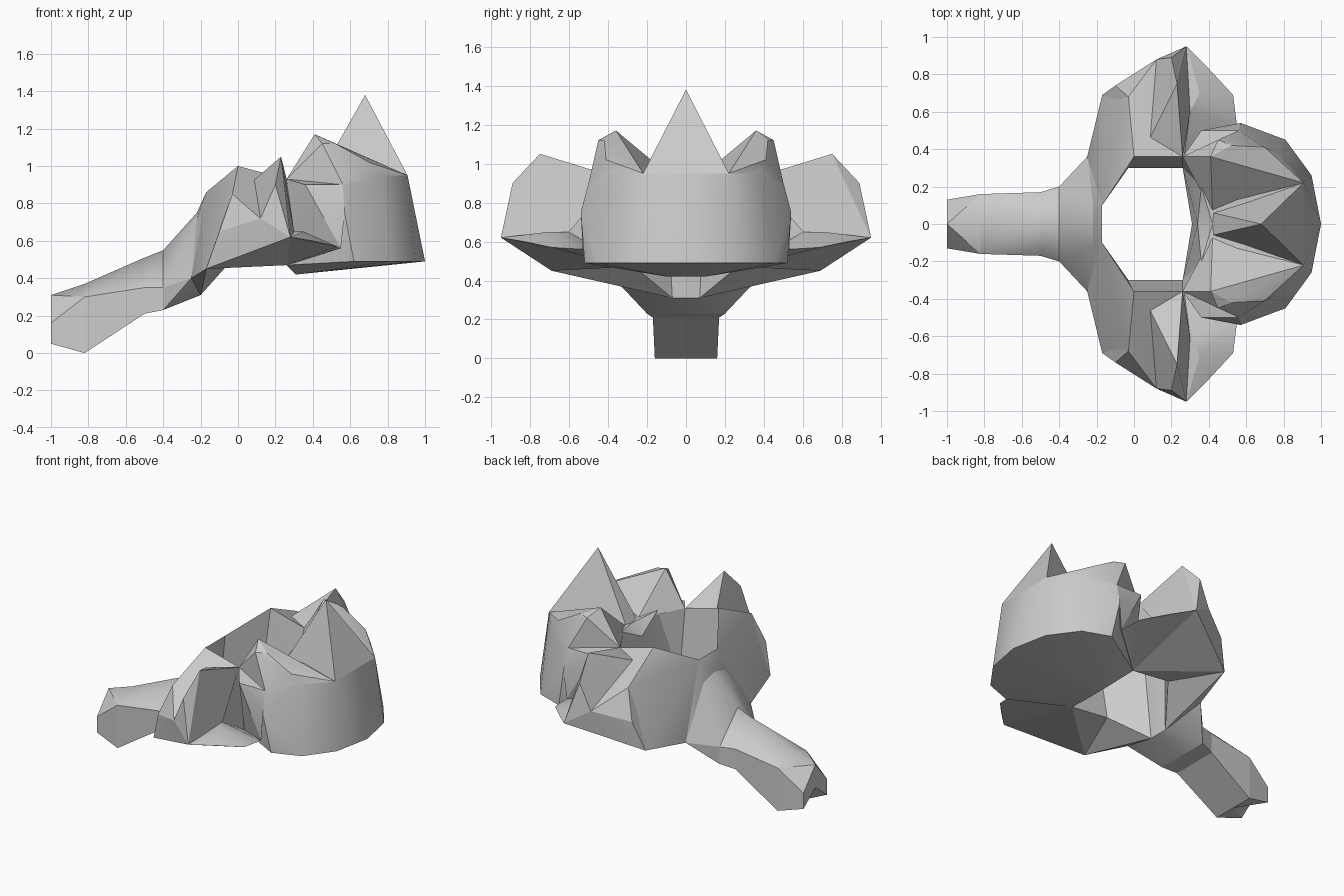
import bpy, bmesh, math
from mathutils import Vector

old_cube = bpy.data.objects.get("Cube")
if old_cube:
    bpy.data.objects.remove(old_cube, do_unlink=True)

bone = bpy.data.materials.new("bone_grey")
bone.use_nodes = True
grey = (0.6, 0.6, 0.6, 1)
bone.diffuse_color = grey
bone.node_tree.nodes["Principled BSDF"].inputs["Base Color"].default_value = grey


def point(x, y, z):
    return Vector((x, y, z))


def on_seam(corner):
    """Project a corner onto the middle plane."""
    return point(corner.x, 0, corner.z)


def station(x, width, low, eave, high, groove=0):
    """Half of a roof-shaped cross-section, with an optional groove below."""
    return [point(x, 0, high), point(x, width, eave),
            point(x, width, low), point(x, 0, low + groove)]


def half_ring(centre, length, width, height, degrees):
    """Corners along half of an oval outline."""
    corners = []
    for degree in degrees:
        turn = math.radians(degree)
        corners.append(point(centre + length * math.cos(turn),
                             width * math.sin(turn), height))
    return corners


def faceted_part(name, corners):
    """Wrap a faceted solid around its corners and mirror it side to side."""
    bm = bmesh.new()
    for corner in corners:
        bm.verts.new(corner)
    wrapped = bmesh.ops.convex_hull(bm, input=bm.verts[:])
    spare = {item for item in wrapped["geom_interior"] + wrapped["geom_unused"]
             if isinstance(item, bmesh.types.BMVert)}
    bmesh.ops.delete(bm, geom=list(spare), context='VERTS')
    # Open the seam where the two halves meet
    seam = [face for face in bm.faces
            if all(abs(vert.co.y) < 0.001 for vert in face.verts)]
    bmesh.ops.delete(bm, geom=seam, context='FACES')
    mesh = bpy.data.meshes.new(name)
    bm.to_mesh(mesh)
    bm.free()
    mesh.materials.append(bone)
    part = bpy.data.objects.new(name, mesh)
    bpy.context.collection.objects.link(part)
    mirror = part.modifiers.new("Mirror", 'MIRROR')
    mirror.use_axis = (False, True, False)
    bpy.ops.object.select_all(action='DESELECT')
    part.select_set(True)
    bpy.context.view_layer.objects.active = part
    bpy.ops.object.shade_smooth_by_angle(angle=math.radians(25))


# Corners around the central hole
canal_back_low = point(-.03, .3, .5)
canal_back_top = point(0, .36, 1)
canal_front_low = point(.26, .3, .47)
canal_front_top = point(.26, .36, .93)
canal_front = [canal_front_low, canal_front_top]
canal_back = [canal_back_low, canal_back_top]

# Heavy rounded body
base = half_ring(.62, .38, .52, .49, range(0, 91, 30))
rim = half_ring(.56, .4, .44, .95, range(30, 91, 30))
rim_middle = on_seam(rim[0])
inner_low = point(.31, .1, .42)
inner_top = point(.42, .06, .92)
inner_lip = point(.34, 0, .85)
inner_side = point(.36, .2, .95)
body_flank = point(.57, .54, .75)
bridge_top = point(.56, .5, .9)
faceted_part("main_body", base + rim + [
    inner_low, on_seam(inner_low), inner_top, inner_lip, on_seam(inner_top),
    rim_middle, canal_front_low, inner_side, body_flank, bridge_top])

# Raised horn on each inner corner of the body
horn = point(.41, .36, 1.17)
horn_side = point(.45, .45, 1.12)
horn_back = point(.52, .42, 1.12)
rim_shoulder = point(.7, .41, 1.02)
faceted_part("body_horn", rim + [horn, horn_side, horn_back, rim_shoulder,
                                 inner_top, inner_side, canal_front_top,
                                 bridge_top])

# Tall pointed fin
peak = point(.68, 0, 1.38)
fin_root = point(.48, 0, .98)
faceted_part("body_peak", [peak, fin_root, rim[0], rim_middle,
                           inner_top, on_seam(inner_top)])

# Bridge joining the body to the side wings
bridge_low = point(.55, .53, .56)
bridge_knob = point(.36, .5, .9)
faceted_part("side_bridge", canal_front + [bridge_low, bridge_top, bridge_knob,
                                           body_flank, inner_side])

# Side wing with its crest and low outer shelf
elbow = point(-.25, .36, .4)
wing_ridge = point(-.03, .68, .85)
wing_heel = point(-.17, .69, .45)
wing_corner = point(-.1, .74, .65)
wing_tip = point(.28, .95, .62)
wing_bulge = point(.12, .88, .72)
wing_dip = point(.08, .45, .92)
crest = point(.23, .75, 1.05)
crest_root = point(.2, .5, .97)
crest_side = point(.2, .89, .9)
crest_foot = point(.3, .6, .65)
shelf_end = point(.53, .69, .57)
shelf_edge = point(.4, .83, .6)
shelf_top = point(.35, .7, .65)
faceted_part("side_wing", canal_back + canal_front + [
    wing_ridge, wing_heel, wing_corner, wing_tip, wing_bulge, wing_dip])
faceted_part("wing_crest", [crest, crest_root, crest_side, wing_tip, wing_dip,
                            wing_bulge, canal_front_top, crest_foot])
faceted_part("wing_shelf", [wing_tip, shelf_end, shelf_edge, shelf_top,
                            bridge_low, crest_foot, canal_front_low])

# Arch closing the ring behind the hole
arch_top = point(-.17, .1, .86)
arch_low = point(-.2, .07, .31)
arch_back = station(-.22, .12, .31, .72, .75)
tail_root = station(-.4, .2, .23, .35, .55)
faceted_part("arch_limb", canal_back + [arch_top, arch_low, elbow,
                                        wing_heel, wing_ridge])
faceted_part("arch_crown", arch_back[:2] + [
    arch_top, on_seam(arch_top), arch_low, on_seam(arch_low), elbow])
faceted_part("arch_root", tail_root + arch_back[:2] + [
    arch_low, on_seam(arch_low), elbow])

# Long tail with a ridged top and a groove at its end
tail_neck = station(-.5, .17, .21, .35, .51)
tail_heel = station(-.82, .16, 0, .3, .37)
tail_end = station(-1, .13, .05, .16, .31, groove=.1)
faceted_part("tail_base", tail_root + tail_neck)
faceted_part("tail_shaft", tail_neck + tail_heel)
faceted_part("tail_tip", tail_heel + tail_end)
